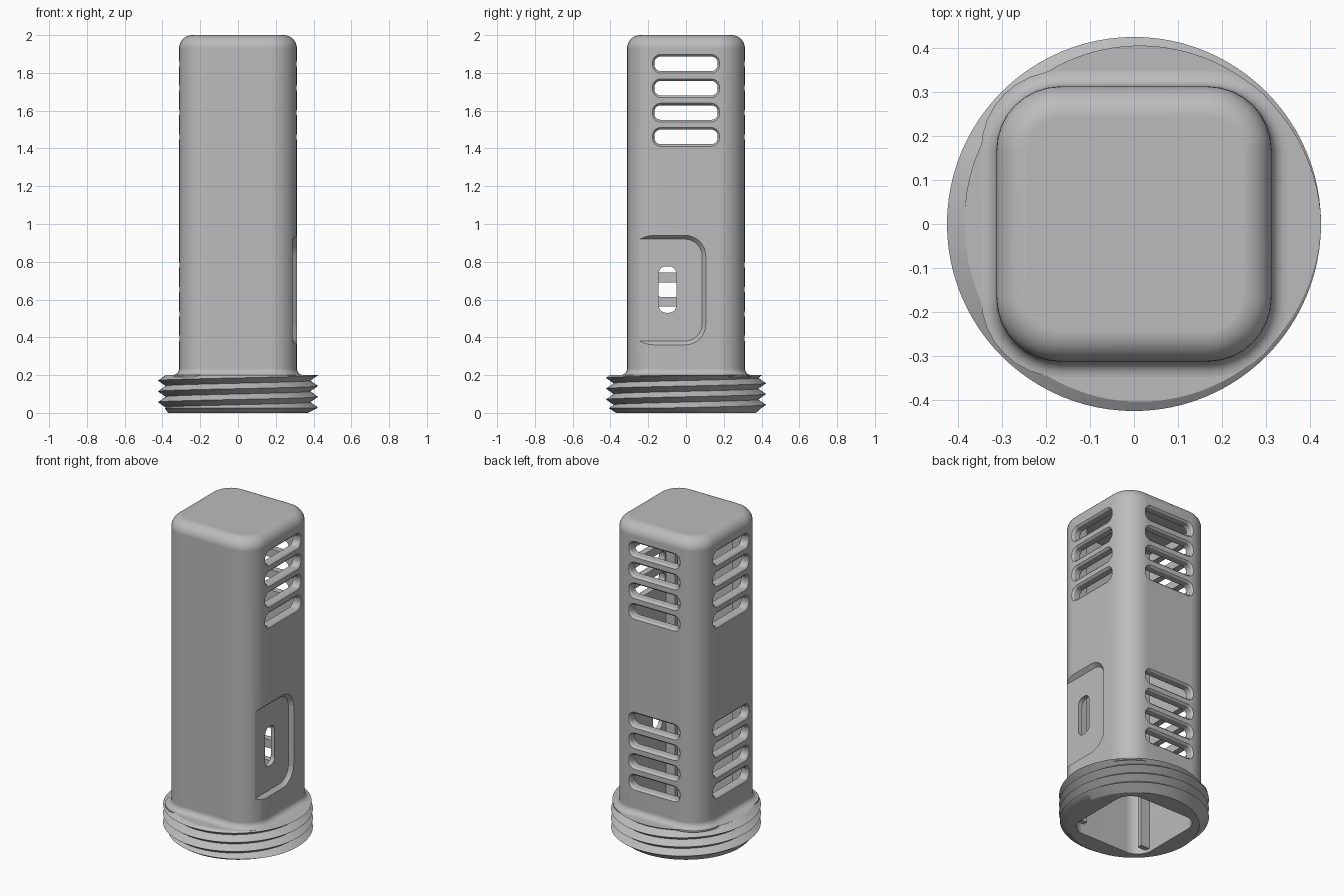
import bpy, bmesh, math
from mathutils import Vector

cube = bpy.data.objects.get("Cube")
if cube:
    bpy.data.objects.remove(cube, do_unlink=True)

grey = bpy.data.materials.new("matte_grey")
grey.use_nodes = True
colour = (0.5, 0.5, 0.5, 1)
grey.diffuse_color = colour
grey.node_tree.nodes["Principled BSDF"].inputs["Base Color"].default_value = colour


def rounded_rect(w, h, r, seg=8, cx=0, cy=0):
    """Outline of a rounded rectangle with half sizes w and h."""
    pts = []
    for q, (sx, sy) in enumerate(((1, 1), (-1, 1), (-1, -1), (1, -1))):
        for i in range(seg + 1):
            a = math.pi / 2 * (q + i / seg)
            pts.append((cx + sx * (w - r) + r * math.cos(a),
                        cy + sy * (h - r) + r * math.sin(a)))
    return pts


def finish_mesh(name, bm):
    bmesh.ops.recalc_face_normals(bm, faces=bm.faces)
    mesh = bpy.data.meshes.new(name)
    bm.to_mesh(mesh)
    bm.free()
    mesh.materials.append(grey)
    obj = bpy.data.objects.new(name, mesh)
    bpy.context.collection.objects.link(obj)
    return obj


def loft(name, rings):
    """Closed solid through a list of equal-length rings."""
    bm = bmesh.new()
    rows = [[bm.verts.new(p) for p in ring] for ring in rings]
    n = len(rows[0])
    for a, b in zip(rows, rows[1:]):
        for i in range(n):
            j = (i + 1) % n
            bm.faces.new((a[i], a[j], b[j], b[i]))
    bm.faces.new(rows[0])
    bm.faces.new(rows[-1])
    return finish_mesh(name, bm)


def square_ring(half, r, z):
    return [(x, y, z) for x, y in rounded_rect(half, half, r)]


SIDES = {
    "left": lambda u, z, d: (d, u, z),
    "right": lambda u, z, d: (-d, u, z),
    "back": lambda u, z, d: (u, d, z),
}


def wall_cutter(name, side, u, z, w, h, r, steps):
    """Cutter through one wall; steps are (depth, outward growth)."""
    rings = [[SIDES[side](a, b, d)
              for a, b in rounded_rect(w + g, h + g, r + g, 8, u, z)]
             for d, g in steps]
    return loft(name, rings)


def subtract(obj, cutter):
    mod = obj.modifiers.new("cut", 'BOOLEAN')
    mod.operation = 'DIFFERENCE'
    mod.solver = 'EXACT'
    mod.object = cutter
    bpy.context.view_layer.objects.active = obj
    bpy.ops.object.modifier_apply(modifier=mod.name)


def smooth(obj):
    bpy.ops.object.select_all(action='DESELECT')
    obj.select_set(True)
    bpy.context.view_layer.objects.active = obj
    bpy.ops.object.shade_smooth_by_angle(angle=math.radians(28))
    mod = obj.modifiers.new("weighted", 'WEIGHTED_NORMAL')
    mod.keep_sharp = True
    bpy.ops.object.modifier_apply(modifier=mod.name)


# Housing: rounded square tube with a flared foot and rounded top
HALF, CORNER, TOP = 0.312, 0.145, 2.0
profile = [(0.035, 0.19)]
COVE, DOME = 0.035, 0.07
for i in range(7):
    a = math.pi / 2 * i / 6
    profile.append((COVE * (1 - math.sin(a)), 0.2 + COVE * (1 - math.cos(a))))
for i in range(9):
    a = math.pi / 2 * i / 8
    profile.append((-DOME * (1 - math.cos(a)), TOP - DOME + DOME * math.sin(a)))
housing = loft("housing", [square_ring(HALF + o, CORNER + o, z) for o, z in profile])

# Threaded base: helical ridge with a chamfered lower edge
PITCH, LOW, HIGH, COLS = 0.057, 0.025, 0.2, 96


def thread_radius(z, turn):
    phase = (z / PITCH - turn) % 1
    return 0.383 + 0.041 * (1 - abs(2 * phase - 1))


bm = bmesh.new()
columns = []
for j in range(COLS + 1):
    turn = j / COLS
    a = 2 * math.pi * turn
    path = [(0.37, 0)]
    for k in range(-4, 10):
        z = min(max(PITCH * (k / 2 + turn), LOW), HIGH)
        path.append((thread_radius(z, turn), z))
    columns.append([bm.verts.new((r * math.cos(a), r * math.sin(a), z)) for r, z in path])
for p, q in zip(columns, columns[1:]):
    for k in range(len(p) - 1):
        bm.faces.new((p[k], q[k], q[k + 1], p[k + 1]))
# The seam joins each turn to the next one
seam = columns[-1]
for k in range(1, len(seam) - 2):
    seam[k].co = columns[0][min(k + 2, len(seam) - 1)].co
seam[0].co = columns[0][0].co
for v in seam[-2:]:
    v.co = columns[0][-1].co
bmesh.ops.remove_doubles(bm, verts=bm.verts, dist=0.00002)
bmesh.ops.holes_fill(bm, edges=[e for e in bm.edges if e.is_boundary], sides=0)
base = finish_mesh("threaded_base", bm)

# Hollow interior, open at the bottom
cutters = []
cavity = loft("cavity_cutter", [square_ring(0.262, 0.1, z) for z in (-0.1, 1.94)])
cutters.append(cavity)
subtract(housing, cavity)
subtract(base, cavity)

# Vent slots in rows of four
SLOT_STEPS = [(0.22, 0), (0.3, 0), (0.304, 0.002), (0.313, 0.012), (0.35, 0.012)]
for side, tops in (("left", (1.848,)), ("right", (1.848, 0.782)), ("back", (1.848, 0.782))):
    for top in tops:
        for i in range(4):
            cutter = wall_cutter("slot_cutter", side, 0, top - 0.129 * i,
                                 0.168, 0.0385, 0.034, SLOT_STEPS)
            cutters.append(cutter)
            subtract(housing, cutter)

# Shallow recess with a port opening on the left wall
recess = wall_cutter("recess_cutter", "left", -0.15, 0.65, 0.235, 0.27, 0.09,
                     [(0.289, 0), (0.293, 0.003), (0.312, 0.02), (0.35, 0.02)])
port = wall_cutter("port_cutter", "left", -0.098, 0.653, 0.047, 0.123, 0.04,
                   [(0.22, 0), (0.35, 0)])
for cutter in (recess, port):
    cutters.append(cutter)
    subtract(housing, cutter)

for cutter in cutters:
    bpy.data.objects.remove(cutter, do_unlink=True)

# Guide rails inside the two front corners
for side, sx in (("left", 1), ("right", -1)):
    rail = [(0.2 * sx, -0.205), (0.27 * sx, -0.205), (0.27 * sx, -0.175), (0.2 * sx, -0.175)]
    loft(side + "_guide_rail", [[(x, y, z) for x, y in rail] for z in (0.02, 1.95)])

for obj in (housing, base):
    smooth(obj)
